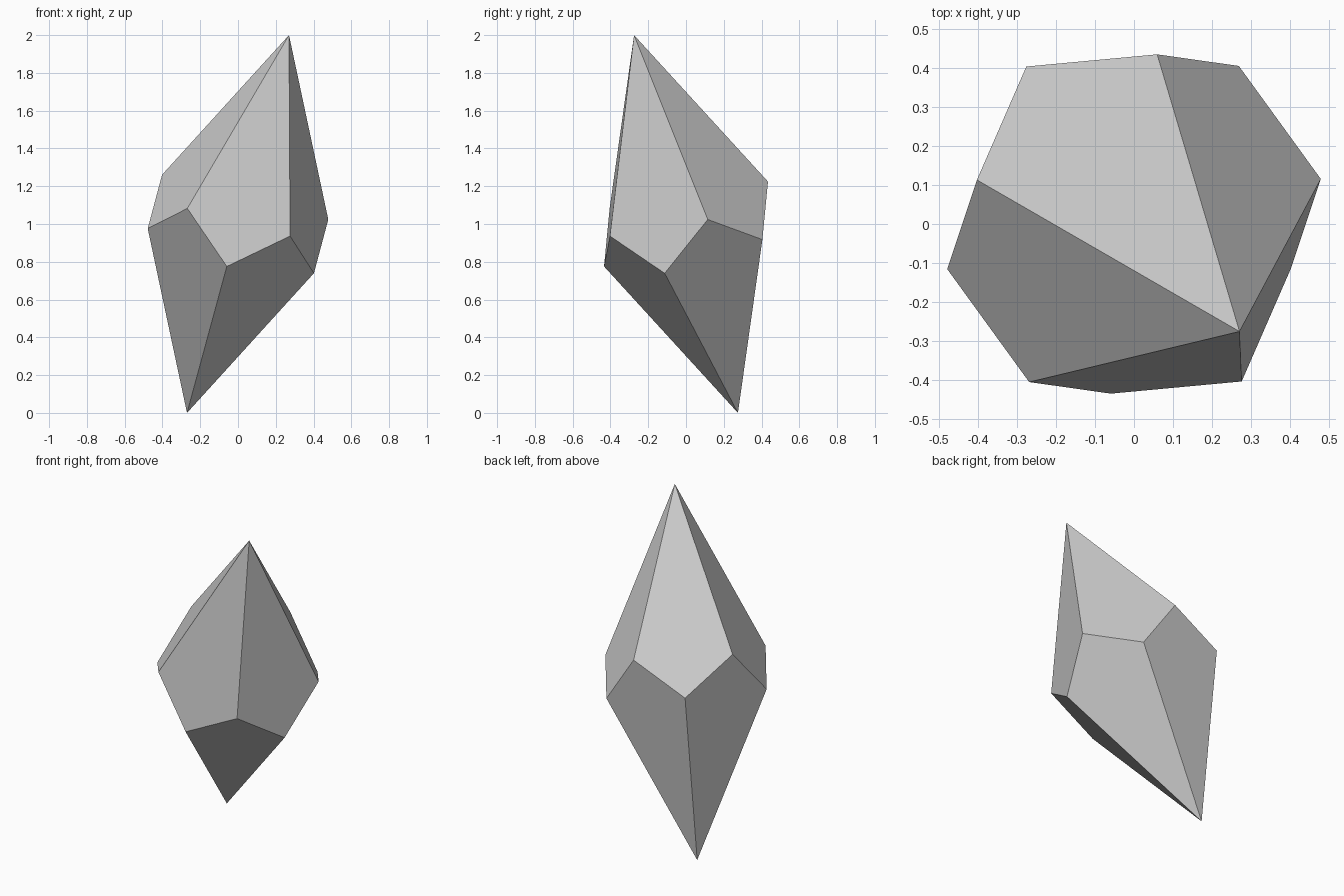
import bpy, bmesh
from math import pi, tan
from mathutils import Vector, Matrix

if "Cube" in bpy.data.objects:
    bpy.data.objects.remove(bpy.data.objects["Cube"])

SIDES = 5
centre = Vector((0, 0, 1))
apex = Vector((0.27, -0.275, 1.0))           # tilted axis, centre to tip
axis = apex.normalized()
lift = apex * tan(pi / (2 * SIDES)) ** 2      # zigzag height that keeps the kites flat
spoke = Vector((0.449, 0.144, -0.081))
spoke = (spoke - axis * spoke.dot(axis)).normalized() * 0.479

# Zigzag girdle: even corners sit high, odd corners sit low
bm = bmesh.new()
top = bm.verts.new(centre + apex)
bottom = bm.verts.new(centre - apex)
n = 2 * SIDES
ring = []
for i in range(n):
    out = Matrix.Rotation(i * pi / SIDES, 3, axis) @ spoke
    ring.append(bm.verts.new(centre + out + (lift if i % 2 == 0 else -lift)))

# Five kite faces from each tip
for i in range(0, n, 2):
    bm.faces.new((top, ring[i], ring[i + 1], ring[(i + 2) % n]))
    bm.faces.new((bottom, ring[i + 1], ring[i], ring[i - 1]))
bmesh.ops.recalc_face_normals(bm, faces=bm.faces)

mesh = bpy.data.meshes.new("crystal")
bm.to_mesh(mesh)
bm.free()
bpy.context.collection.objects.link(bpy.data.objects.new("crystal", mesh))
